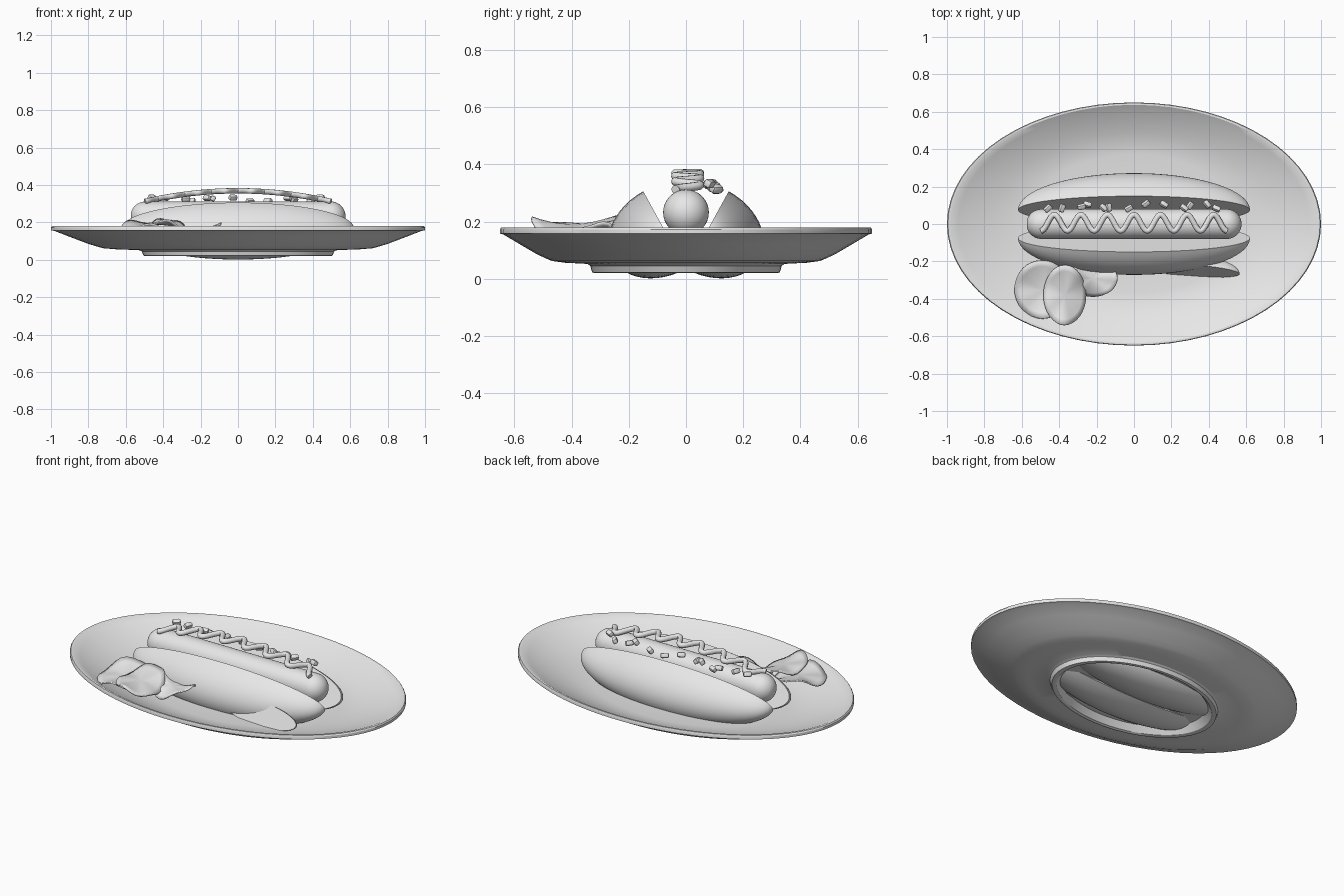
import bpy, bmesh, math, random
from mathutils import Matrix, Vector

if "Cube" in bpy.data.objects:
    bpy.data.objects.remove(bpy.data.objects["Cube"])

random.seed(4)
grey = bpy.data.materials.new("light_grey")
grey.diffuse_color = (0.8, 0.8, 0.8, 1)
grey.use_nodes = True
grey.node_tree.nodes["Principled BSDF"].inputs["Base Color"].default_value = grey.diffuse_color


def finish(name, bm, angle=30):
    bmesh.ops.recalc_face_normals(bm, faces=bm.faces)
    mesh = bpy.data.meshes.new(name)
    bm.to_mesh(mesh)
    bm.free()
    mesh.materials.append(grey)
    ob = bpy.data.objects.new(name, mesh)
    bpy.context.collection.objects.link(ob)
    bpy.ops.object.select_all(action='DESELECT')
    ob.select_set(True)
    bpy.context.view_layer.objects.active = ob
    bpy.ops.object.shade_smooth_by_angle(angle=math.radians(angle))
    return ob


def lathe(name, profile, squash, steps=64):
    """Revolve an (r, z) profile, then squash it along y."""
    bm = bmesh.new()
    vs = [bm.verts.new((r, 0, z)) for r, z in profile]
    es = [bm.edges.new(p) for p in zip(vs, vs[1:])]
    bmesh.ops.spin(bm, geom=vs + es, cent=(0, 0, 0), axis=(0, 0, 1),
                   angle=2 * math.pi, steps=steps)
    bmesh.ops.remove_doubles(bm, verts=bm.verts, dist=1e-4)
    bmesh.ops.scale(bm, vec=(1, squash, 1), verts=bm.verts)
    return finish(name, bm)


def half_ellipsoid(name, radii, matrix):
    """Ellipsoid with a flat cut face at local y = 0, keeping y > 0."""
    bm = bmesh.new()
    bmesh.ops.create_uvsphere(bm, u_segments=48, v_segments=32, radius=1,
                              matrix=Matrix.Rotation(math.pi / 2, 4, 'Y'))
    cut = bmesh.ops.bisect_plane(bm, geom=bm.verts[:] + bm.edges[:] + bm.faces[:],
                                 dist=1e-4, plane_co=(0, 0, 0), plane_no=(0, 1, 0),
                                 clear_inner=True)
    rim = [e for e in bm.edges if e.is_boundary]
    bmesh.ops.contextual_create(bm, geom=rim)
    bmesh.ops.scale(bm, vec=radii, verts=bm.verts)
    bmesh.ops.transform(bm, matrix=matrix, verts=bm.verts)
    return finish(name, bm)


def tube(name, points, radius):
    """Round tube along a path, with closed ends."""
    cu = bpy.data.curves.new(name, 'CURVE')
    cu.dimensions = '3D'
    cu.bevel_depth = radius
    cu.bevel_resolution = 3
    cu.use_fill_caps = True
    sp = cu.splines.new('POLY')
    sp.points.add(len(points) - 1)
    for p, co in zip(sp.points, points):
        p.co = (*co, 1)
    sp.use_smooth = True
    cu.materials.append(grey)
    ob = bpy.data.objects.new(name, cu)
    bpy.context.collection.objects.link(ob)


def crisp(name, centre, rx, ry, slope, bend, phase):
    """Thin warped disc with a slightly ragged outline."""
    bm = bmesh.new()
    rings, n = 5, 32
    grid = []
    for i in range(1, rings + 1):
        row = []
        for j in range(n):
            a = 2 * math.pi * j / n
            t = i / rings
            x, y = rx * t * math.cos(a), ry * t * math.sin(a)
            z = slope[0] * x + slope[1] * y
            z += t * t * (bend * math.cos(2 * a + phase) + 0.008 * math.sin(5 * a + phase))
            row.append(bm.verts.new(Vector((x, y, z)) + Vector(centre)))
        grid.append(row)
    mid = bm.verts.new(centre)
    for j in range(n):
        k = (j + 1) % n
        bm.faces.new((mid, grid[0][j], grid[0][k]))
        for a, b in zip(grid, grid[1:]):
            bm.faces.new((a[j], b[j], b[k], a[k]))
    ob = finish(name, bm)
    mod = ob.modifiers.new("thickness", 'SOLIDIFY')
    mod.thickness = 0.008


# Oval plate with a raised foot ring
lathe("plate", [(0, .075), (.3, .075), (.57, .075), (.65, .082), (.75, .102), (.85, .132),
                (.94, .163), (.98, .18), (.995, .18), (1, .173), (1, .158), (.98, .154),
                (.9, .123), (.8, .085), (.75, .07), (.72, .062), (.65, .056), (.53, .052),
                (.515, .045), (.505, .022), (.49, .02), (.475, .024), (.44, .06), (0, .06)],
      0.65)

# Two bun halves leaning away from each other
e, n = Vector((0, .48, .877)), Vector((0, .877, -.48))
for name, side in (("back_bun", 1), ("front_bun", -1)):
    m = Matrix.Identity(4)
    for col, v in ((0, Vector((1, 0, 0))), (1, n), (2, e), (3, Vector((0, .075, .17)))):
        for r in range(3):
            m[r][col] = v[r] * (side if r == 1 else 1)
    half_ellipsoid(name, (.62, .208, .155), m)

# Sausage: straight body with rounded ends
bm = bmesh.new()
bmesh.ops.create_uvsphere(bm, u_segments=32, v_segments=20, radius=.08,
                          matrix=Matrix.Rotation(math.pi / 2, 4, 'Y'))
bmesh.ops.bisect_plane(bm, geom=bm.verts[:] + bm.edges[:] + bm.faces[:], dist=1e-5,
                       plane_co=(0, 0, 0), plane_no=(1, 0, 0), clear_inner=True)
edge = [ed for ed in bm.edges if ed.is_boundary]
out = bmesh.ops.extrude_edge_only(bm, edges=edge)["geom"]
ring = {v for v in out if isinstance(v, bmesh.types.BMVert)}
for v in bm.verts:
    v.co.x = -.495 if v in ring else v.co.x + .495
back = bmesh.ops.extrude_edge_only(bm, edges=[ed for ed in bm.edges if ed.is_boundary])
for k in range(1, 7):
    a = math.pi / 2 * k / 7
    vs = [v for v in back["geom"] if isinstance(v, bmesh.types.BMVert)]
    for v in vs:
        d = Vector((0, v.co.y, v.co.z)).normalized() * .08 * math.cos(a)
        v.co = (-.495 - .08 * math.sin(a), d.y, d.z)
    if k < 6:
        back = bmesh.ops.extrude_edge_only(bm, edges=[ed for ed in bm.edges if ed.is_boundary])
bmesh.ops.contextual_create(bm, geom=[ed for ed in bm.edges if ed.is_boundary])
bmesh.ops.translate(bm, vec=(0, 0, .232), verts=bm.verts)
finish("sausage", bm, 40)

# Wavy sauce arching over the sausage
wave = []
for i in range(141):
    x = -.497 + .994 * i / 140
    wave.append((x, .006 + .043 * math.cos(2 * math.pi * x / .142),
                 .312 + .057 * (1 - (x / .497) ** 2)))
tube("sauce", wave, .015)

# Chopped onion bits along the back of the sausage
for i, x in enumerate((-.46, -.385, -.28, -.25, -.165, -.135, -.027, .064, .16,
                       .267, .3, .39, .44)):
    bm = bmesh.new()
    bmesh.ops.create_cube(bm, size=1)
    bmesh.ops.scale(bm, vec=(.045, .028, .028), verts=bm.verts)
    bmesh.ops.bevel(bm, geom=bm.edges[:], offset=.008, segments=2, affect='EDGES', profile=.5)
    rot = Matrix.Rotation(random.uniform(0, 3.1), 4, 'Z') @ Matrix.Rotation(.5, 4, 'X')
    y = random.uniform(.08, .11)
    pos = Matrix.Translation((x, y, .335 - (y - .08) * .8))
    bmesh.ops.transform(bm, matrix=pos @ rot, verts=bm.verts)
    finish(f"onion_bit_{i + 1}", bm, 40)

# Crisps on the front left of the plate
crisp("crisp_left", (-.49, -.35, .17), .15, .155, (-.1, .05), .03, 2.6)
crisp("crisp_middle", (-.37, -.38, .19), .115, .16, (-.18, .04), .025, 3.3)
crisp("crisp_right", (-.22, -.29, .165), .13, .1, (.05, .1), .03, .6)

# Pickle wedge on the front right, flat side outward
half_ellipsoid("pickle_wedge", (.25, .09, .065),
               Matrix.Translation((.315, -.25, .125)) @ Matrix.Rotation(-.07, 4, 'Z')
               @ Matrix.Rotation(-.5, 4, 'X'))
